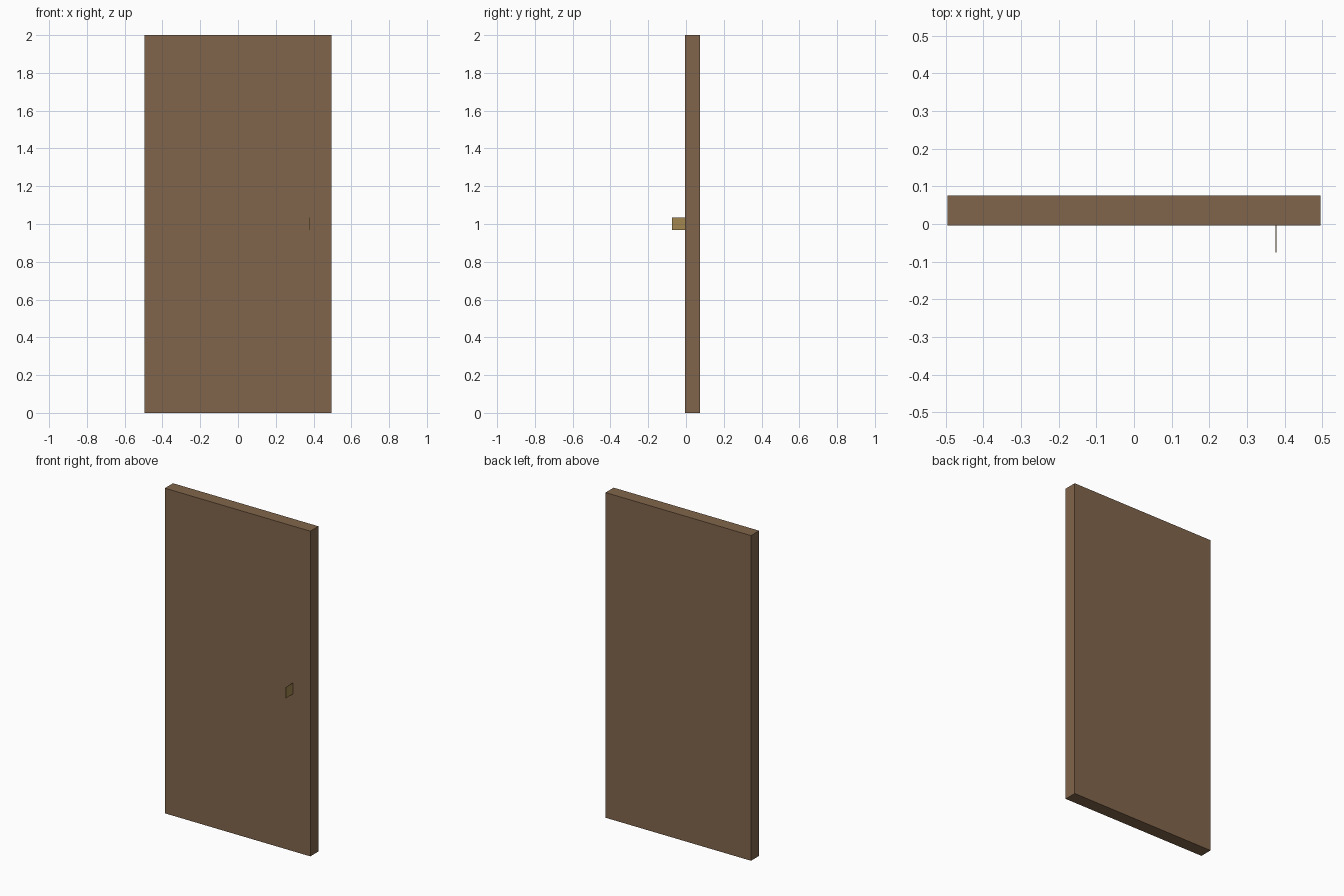
import bpy

if "Cube" in bpy.data.objects:
    bpy.data.objects.remove(bpy.data.objects["Cube"])


def material(name, rgb):
    mat = bpy.data.materials.new(name)
    mat.diffuse_color = (*rgb, 1.0)
    mat.use_nodes = True
    mat.node_tree.nodes["Principled BSDF"].inputs["Base Color"].default_value = mat.diffuse_color
    return mat


def box(name, lo, hi, mat):
    """Axis-aligned box between two corners."""
    size = [b - a for a, b in zip(lo, hi)]
    centre = [(a + b) / 2 for a, b in zip(lo, hi)]
    bpy.ops.mesh.primitive_cube_add(size=1, location=centre)
    obj = bpy.context.object
    obj.name = name
    obj.scale = size
    bpy.ops.object.transform_apply(location=False, rotation=False, scale=True)
    obj.data.materials.append(mat)
    return obj


wood = material("brown_wood", (0.22, 0.13, 0.07))
brass = material("brass", (0.36, 0.24, 0.08))

# Door slab
box("door_panel", (-0.495, -0.004, 0.0), (0.495, 0.075, 2.0), wood)

# Thin upright plate that serves as the handle on the front face
box("door_handle", (0.375, -0.075, 0.968), (0.378, -0.004, 1.035), brass)
